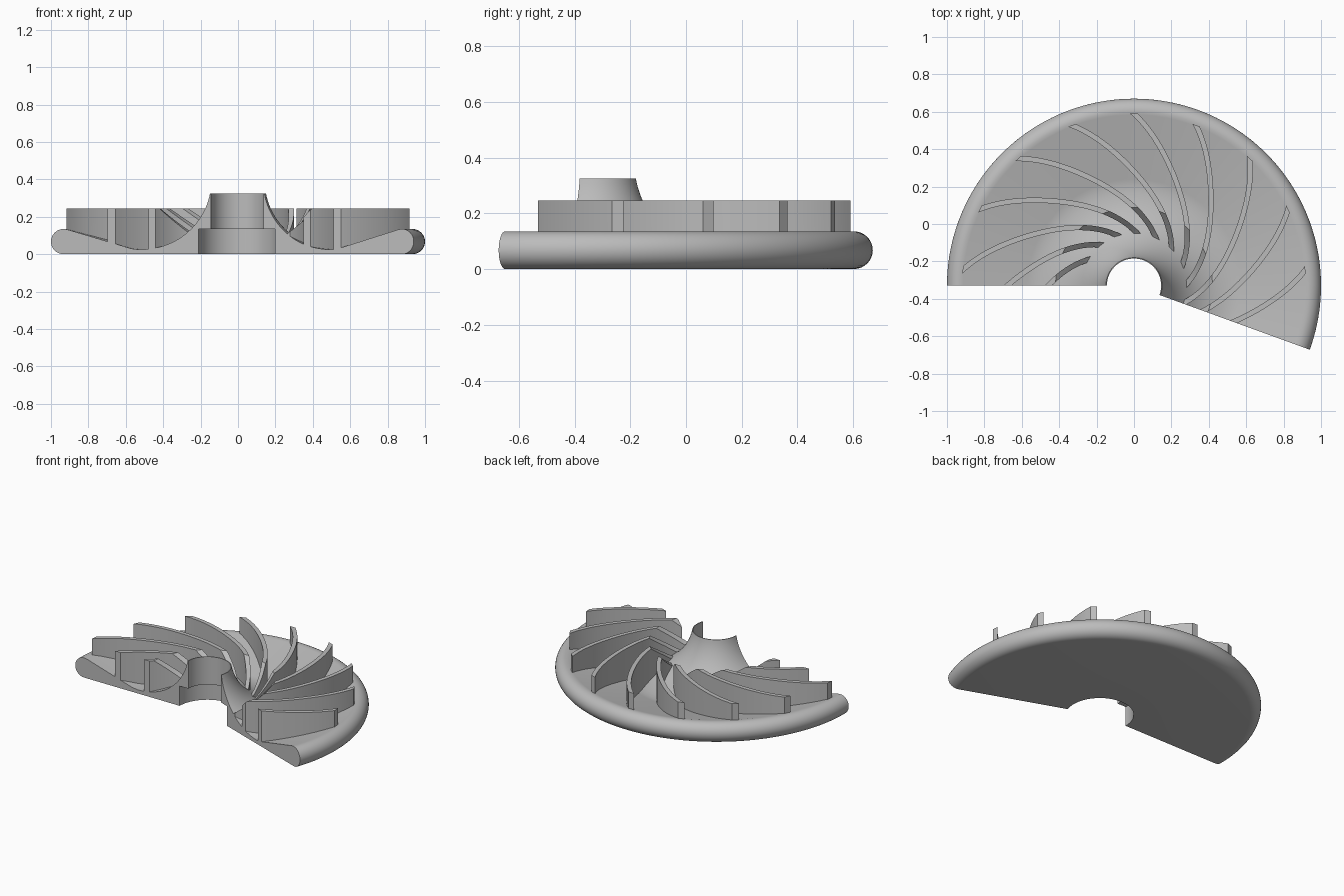
import bpy, bmesh
from math import sin, cos, pi, radians, sqrt
from mathutils import Vector

cube = bpy.data.objects.get("Cube")
if cube:
    bpy.data.objects.remove(cube, do_unlink=True)

AXIS_Y = -0.33               # rotation axis of the wheel
START, SWEEP = radians(-20), radians(200)
BLADES = 17                  # blades on a full wheel
TIP_R, ROOT_R, TOP_Z = 0.92, 0.278, 0.245

grey = bpy.data.materials.new("plain grey")
grey.use_nodes = True
grey.diffuse_color = (0.5, 0.5, 0.5, 1)
grey.node_tree.nodes["Principled BSDF"].inputs["Base Color"].default_value = (0.5, 0.5, 0.5, 1)


def finish(name, bm, angle):
    bmesh.ops.recalc_face_normals(bm, faces=bm.faces)
    mesh = bpy.data.meshes.new(name)
    bm.to_mesh(mesh)
    bm.free()
    mesh.materials.append(grey)
    obj = bpy.data.objects.new(name, mesh)
    obj.location.y = AXIS_Y
    bpy.context.collection.objects.link(obj)
    bpy.ops.object.select_all(action='DESELECT')
    obj.select_set(True)
    bpy.context.view_layer.objects.active = obj
    bpy.ops.object.shade_smooth_by_angle(angle=radians(angle))
    return obj


def bezier(a, b, c, d, n):
    a, b, c, d = map(Vector, (a, b, c, d))
    return [a * (1 - t)**3 + b * 3 * t * (1 - t)**2 + c * 3 * t * t * (1 - t) + d * t**3
            for t in (i / n for i in range(n + 1))]


# Upper flow surface: flared hub, then a cone rising to the round rim
flow = bezier((0.15, 0.325), (0.17, 0.205), (0.285, 0.025), (0.53, 0.025), 20)
flow += [Vector((0.57, 0.03)), Vector((0.914, 0.1325))]


def floor_z(r):
    for p, q in zip(flow, flow[1:]):
        if p.x <= r <= q.x:
            return p.y + (q.y - p.y) * (r - p.x) / (q.x - p.x)
    return flow[-1].y


# Wheel body: closed section swept round the axis
rim = 0.0675
section = list(flow)
for i in range(17):
    a = radians(90) - pi * i / 16
    section.append(Vector((1 - rim + rim * cos(a), rim + rim * sin(a))))
section += [Vector(p) for p in ((0.21, 0), (0.21, 0.135), (0.145, 0.135), (0.145, 0.325))]

bm = bmesh.new()
STEPS = 100
rings = []
for i in range(STEPS + 1):
    a = START + SWEEP * i / STEPS
    rings.append([bm.verts.new((p.x * cos(a), p.x * sin(a), p.y)) for p in section])
for r0, r1 in zip(rings, rings[1:]):
    for j in range(len(section)):
        k = (j + 1) % len(section)
        bm.faces.new((r0[j], r0[k], r1[k], r1[j]))
bm.faces.new(rings[0])
bm.faces.new(rings[-1])
finish("wheel_body", bm, 35)


# Backward-curved blades with a sloped leading edge
def sweep_angle(r):
    u = TIP_R - r
    return radians(68 * u - 51 * u**2 + 170 * u**3)


def blade(name, tip_angle, cut_normal):
    bm = bmesh.new()
    n = 32
    radii = sorted([TIP_R + (ROOT_R - TIP_R) * i / n for i in range(n + 1)] + [0.42])
    rows = []
    for r in radii:
        slope = r * (sweep_angle(r + 0.001) - sweep_angle(r - 0.001)) / 0.002
        half = 0.014 * sqrt(1 + slope**2) / r
        mid = tip_angle - sweep_angle(r)
        low = floor_z(r) - 0.006
        top = max(low + 0.002, min(TOP_Z, TOP_Z - (0.42 - r)))
        rows.append([bm.verts.new((r * cos(a), r * sin(a), z)) for a, z in
                     ((mid - half, low), (mid + half, low), (mid + half, top), (mid - half, top))])
    for r0, r1 in zip(rows, rows[1:]):
        for j in range(4):
            k = (j + 1) % 4
            bm.faces.new((r0[j], r0[k], r1[k], r1[j]))
    bm.faces.new(rows[0])
    bm.faces.new(rows[-1])
    # Trim flush with the open side of the wheel
    if cut_normal:
        cut = bmesh.ops.bisect_plane(bm, geom=bm.verts[:] + bm.edges[:] + bm.faces[:],
                                     plane_co=(0, 0, 0), plane_no=cut_normal, clear_outer=True)
        edges = [e for e in cut['geom_cut'] if isinstance(e, bmesh.types.BMEdge)]
        if edges:
            bmesh.ops.holes_fill(bm, edges=edges)
    finish(name, bm, 30)


for i, k in enumerate(range(-4, 7)):
    normal = None
    if k > 4:
        normal = (0, -1, 0)
    elif k < 0:
        normal = (sin(START), -cos(START), 0)
    blade(f"blade_{i + 1}", radians(90) + 2 * pi * k / BLADES, normal)
